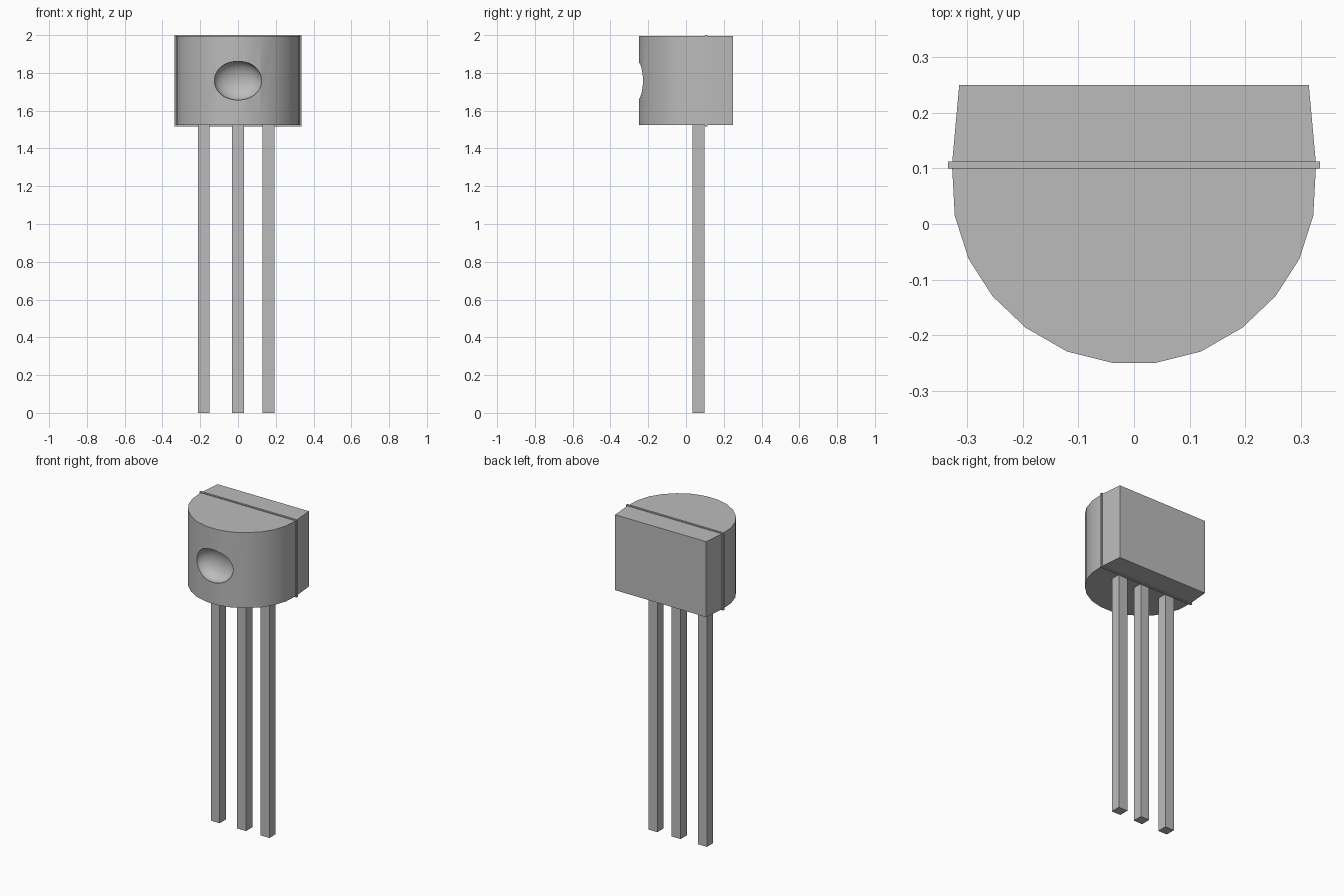
import bpy, bmesh, math

cube = bpy.data.objects.get("Cube")
if cube:
    bpy.data.objects.remove(cube, do_unlink=True)

grey = bpy.data.materials.new("plain grey")
grey.use_nodes = True
grey.diffuse_color = (0.5, 0.5, 0.5, 1)
grey.node_tree.nodes["Principled BSDF"].inputs["Base Color"].default_value = (0.5, 0.5, 0.5, 1)


def add_object(name, bm):
    bmesh.ops.recalc_face_normals(bm, faces=bm.faces)
    mesh = bpy.data.meshes.new(name)
    bm.to_mesh(mesh)
    bm.free()
    mesh.materials.append(grey)
    obj = bpy.data.objects.new(name, mesh)
    bpy.context.collection.objects.link(obj)
    return obj


def prism(name, outline, bottom, top):
    """Extrude a flat outline upwards."""
    bm = bmesh.new()
    base = bm.faces.new([bm.verts.new((x, y, bottom)) for x, y in outline])
    grown = bmesh.ops.extrude_face_region(bm, geom=[base], use_keep_orig=True)
    for v in grown["geom"]:
        if isinstance(v, bmesh.types.BMVert):
            v.co.z = top
    return add_object(name, bm)


def box(name, x0, x1, y0, y1, z0, z1):
    return prism(name, [(x0, y0), (x1, y0), (x1, y1), (x0, y1)], z0, z1)


# Case: flat back, rounded front, mirrored half outline
half = [(0.315, 0.25), (0.328, 0.107), (0.323, 0.015), (0.298, -0.063),
        (0.255, -0.13), (0.195, -0.187), (0.12, -0.23), (0.04, -0.25)]
outline = half + [(-x, y) for x, y in reversed(half)]
case = prism("case", outline, 1.523, 1.995)

# Dimple: shallow oval hollow in the rounded front
bm = bmesh.new()
bmesh.ops.create_uvsphere(bm, u_segments=32, v_segments=20, radius=1)
bmesh.ops.scale(bm, vec=(0.127, 0.075, 0.104), verts=bm.verts)
bmesh.ops.translate(bm, vec=(0, -0.238, 1.759), verts=bm.verts)
cutter = add_object("dimple_cutter", bm)
cutter.hide_render = True
cutter.hide_viewport = False
cut = case.modifiers.new("dimple", "BOOLEAN")
cut.operation = "DIFFERENCE"
cut.solver = "EXACT"
cut.object = cutter
bpy.ops.object.select_all(action="DESELECT")
case.select_set(True)
bpy.context.view_layer.objects.active = case
bpy.ops.object.modifier_apply(modifier=cut.name)
bpy.data.objects.remove(cutter, do_unlink=True)
bpy.ops.object.shade_smooth_by_angle(angle=math.radians(30))

# Thin seam rib around the case
box("seam_rib", -0.335, 0.335, 0.1, 0.113, 1.517, 2.0)

# Three square legs
for name, x in (("right_leg", -0.182), ("middle_leg", 0), ("left_leg", 0.162)):
    box(name, x - 0.031, x + 0.031, 0.035, 0.097, 0, 1.53)
